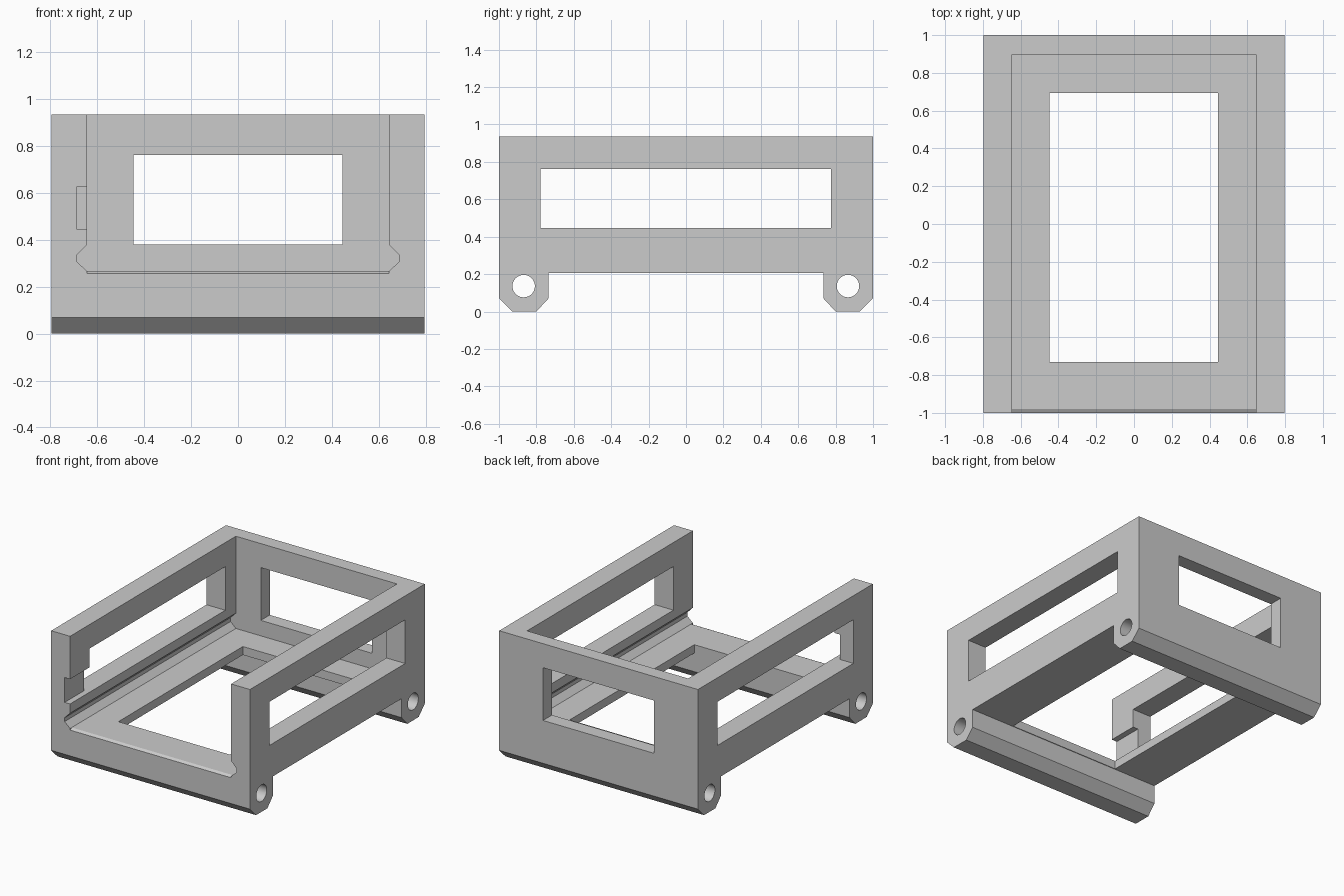
import bpy, bmesh, math
from mathutils import Vector

cube = bpy.data.objects.get("Cube")
if cube:
    bpy.data.objects.remove(cube)

grey = bpy.data.materials.new("plain grey")
grey.use_nodes = True
grey.diffuse_color = (0.6, 0.6, 0.6, 1)
grey.node_tree.nodes["Principled BSDF"].inputs["Base Color"].default_value = (0.6, 0.6, 0.6, 1)

# Places a 2D profile point at a depth along the extrusion axis
PLACE = {
    "x": lambda p, d: Vector((d, p[0], p[1])),
    "y": lambda p, d: Vector((p[0], d, p[1])),
    "z": lambda p, d: Vector((p[0], p[1], d)),
}


def prism(name, profile, axis, start, end):
    bm = bmesh.new()
    face = bm.faces.new([bm.verts.new(PLACE[axis](p, start)) for p in profile])
    result = bmesh.ops.extrude_face_region(bm, geom=[face])
    moved = [v for v in result["geom"] if isinstance(v, bmesh.types.BMVert)]
    bmesh.ops.translate(bm, verts=moved, vec=PLACE[axis]((0, 0), end - start))
    bmesh.ops.recalc_face_normals(bm, faces=bm.faces)
    mesh = bpy.data.meshes.new(name)
    bm.to_mesh(mesh)
    bm.free()
    mesh.materials.append(grey)
    obj = bpy.data.objects.new(name, mesh)
    bpy.context.collection.objects.link(obj)
    return obj


def rect(a0, a1, b0, b1):
    return [(a0, b0), (a1, b0), (a1, b1), (a0, b1)]


def circle(cy, cz, r, n=48):
    return [(cy + r * math.cos(math.tau * i / n), cz + r * math.sin(math.tau * i / n))
            for i in range(n)]


def cut(target, name, profile, axis, start, end):
    tool = prism(name, profile, axis, start, end)
    tool.hide_render = True
    mod = target.modifiers.new(name, "BOOLEAN")
    mod.operation = "DIFFERENCE"
    mod.solver = "EXACT"
    mod.object = tool
    bpy.context.view_layer.objects.active = target
    bpy.ops.object.modifier_apply(modifier=name)
    bpy.data.objects.remove(tool)


# Body with a chamfered foot bar across the front and back
half = [(0.735, 0.207), (0.735, 0.07), (0.8, 0), (0.93, 0), (1, 0.07), (1, 0.936)]
side = half + [(-y, z) for y, z in reversed(half)]
frame = prism("open_frame", side, "x", -0.796, 0.796)

# Open bay with a V groove along the bottom of each wall
bay = [(0.645, 0.268), (0.688, 0.307), (0.688, 0.335), (0.645, 0.379), (0.645, 1.1)]
bay += [(-x, z) for x, z in reversed(bay)]
cut(frame, "bay", bay, "y", -1.1, 0.897)

# Sloped lip at the front of the floor
lip = [(-1.02, 0.246), (-0.98, 0.268), (-0.98, 0.3), (-1.02, 0.3)]
cut(frame, "floor_lip", lip, "x", -0.645, 0.645)

# Windows in the sides, back and floor
cut(frame, "side_windows", rect(-0.778, 0.776, 0.446, 0.762), "x", -1, 1)
cut(frame, "back_window", rect(-0.445, 0.445, 0.38, 0.762), "y", 0.8, 1.1)
cut(frame, "floor_window", rect(-0.447, 0.445, -0.73, 0.694), "z", 0.1, 0.35)

# Slot on the inside of the right wall, from the front to the window
cut(frame, "slot", rect(-0.688, -0.6, 0.446, 0.626), "y", -1.1, -0.76)

# Rod holes through the foot bars
for label, y in (("front", -0.868), ("back", 0.866)):
    cut(frame, label + "_rod_hole", circle(y, 0.136, 0.06), "x", -1, 1)

bpy.ops.object.select_all(action="DESELECT")
frame.select_set(True)
bpy.context.view_layer.objects.active = frame
bpy.ops.object.shade_smooth_by_angle(angle=math.radians(20))
